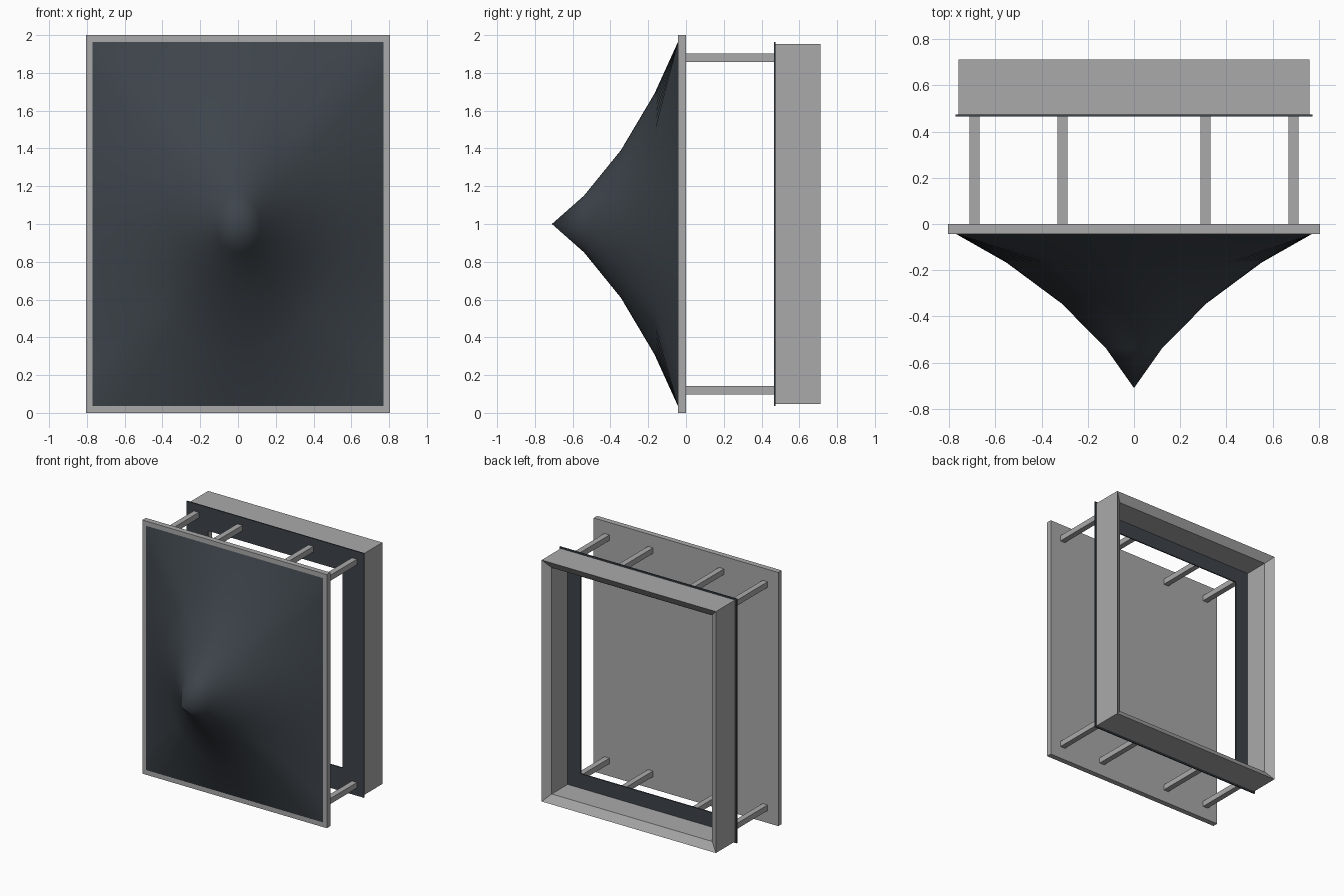
import bpy, bmesh, math

if "Cube" in bpy.data.objects:
    bpy.data.objects.remove(bpy.data.objects["Cube"])

def material(name, rgb):
    m = bpy.data.materials.new(name)
    m.diffuse_color = (*rgb, 1)
    m.use_nodes = True
    m.node_tree.nodes["Principled BSDF"].inputs["Base Color"].default_value = m.diffuse_color
    return m

GREY = material("plain grey", (0.40, 0.40, 0.40))
DARK = material("dark slate", (0.047, 0.058, 0.07))

def finish(name, bm, mat):
    bmesh.ops.recalc_face_normals(bm, faces=bm.faces)
    me = bpy.data.meshes.new(name)
    bm.to_mesh(me)
    bm.free()
    me.materials.append(mat)
    ob = bpy.data.objects.new(name, me)
    bpy.context.collection.objects.link(ob)
    return ob

def box(name, x0, x1, y0, y1, z0, z1, mat):
    bm = bmesh.new()
    bmesh.ops.create_cube(bm, size=1)
    for v in bm.verts:
        v.co = ((x0 + x1) / 2 + v.co.x * (x1 - x0),
                (y0 + y1) / 2 + v.co.y * (y1 - y0),
                (z0 + z1) / 2 + v.co.z * (z1 - z0))
    return finish(name, bm, mat)

def bridge(bm, a, b):
    n = len(a)
    for i in range(n):
        j = (i + 1) % n
        bm.faces.new((a[i], a[j], b[j], b[i]))

def rect_frame(name, section, mat):
    """Sweep a closed section of (half width, half height, y) round a rectangle."""
    bm = bmesh.new()
    rings = [[bm.verts.new((sx * hx, y, 1 + sz * hz))
              for sx, sz in ((-1, -1), (1, -1), (1, 1), (-1, 1))]
             for hx, hz, y in section]
    for k in range(len(rings)):
        bridge(bm, rings[k], rings[(k + 1) % len(rings)])
    return finish(name, bm, mat)

# Front backing plate
box("front_plate", -0.805, 0.805, -0.043, 0, 0, 2, GREY)

# Horn-shaped front: elliptical rings blending into a rectangular base
N = 64
bm = bmesh.new()
tip = bm.verts.new((0, -0.71, 1))
prev = None
for y, h, square in ((-0.54, 0.15, False), (-0.345, 0.39, False),
                     (-0.167, 0.69, False), (-0.043, 0.963, True)):
    ring = []
    for i in range(N):
        a = 2 * math.pi * i / N
        c, s = math.cos(a), math.sin(a)
        k = h / max(abs(c), abs(s)) if square else h
        ring.append(bm.verts.new((0.8 * k * c, y, 1 + k * s)))
    if prev:
        bridge(bm, prev, ring)
    else:
        for i in range(N):
            bm.faces.new((tip, ring[i], ring[(i + 1) % N]))
    prev = ring
horn = finish("front_horn", bm, DARK)
bpy.context.view_layer.objects.active = horn
horn.select_set(True)
bpy.ops.object.shade_smooth_by_angle()

# Thin dark flange
rect_frame("rear_flange", [(0.773, 0.963, 0.465), (0.773, 0.963, 0.475),
                           (0.588, 0.778, 0.475), (0.588, 0.778, 0.465)], DARK)

# Rear box frame with a slanted inner rim
rect_frame("rear_frame", [(0.76, 0.952, 0.475), (0.76, 0.952, 0.713),
                          (0.70, 0.892, 0.673), (0.70, 0.892, 0.475)], GREY)

# Spacer posts, in two rows of four
for row, z in (("lower", 0.12), ("upper", 1.88)):
    for i, x in enumerate((-0.69, -0.31, 0.31, 0.69)):
        box(f"{row}_post_{i + 1}", x - 0.022, x + 0.022, 0, 0.465,
            z - 0.022, z + 0.022, GREY)
